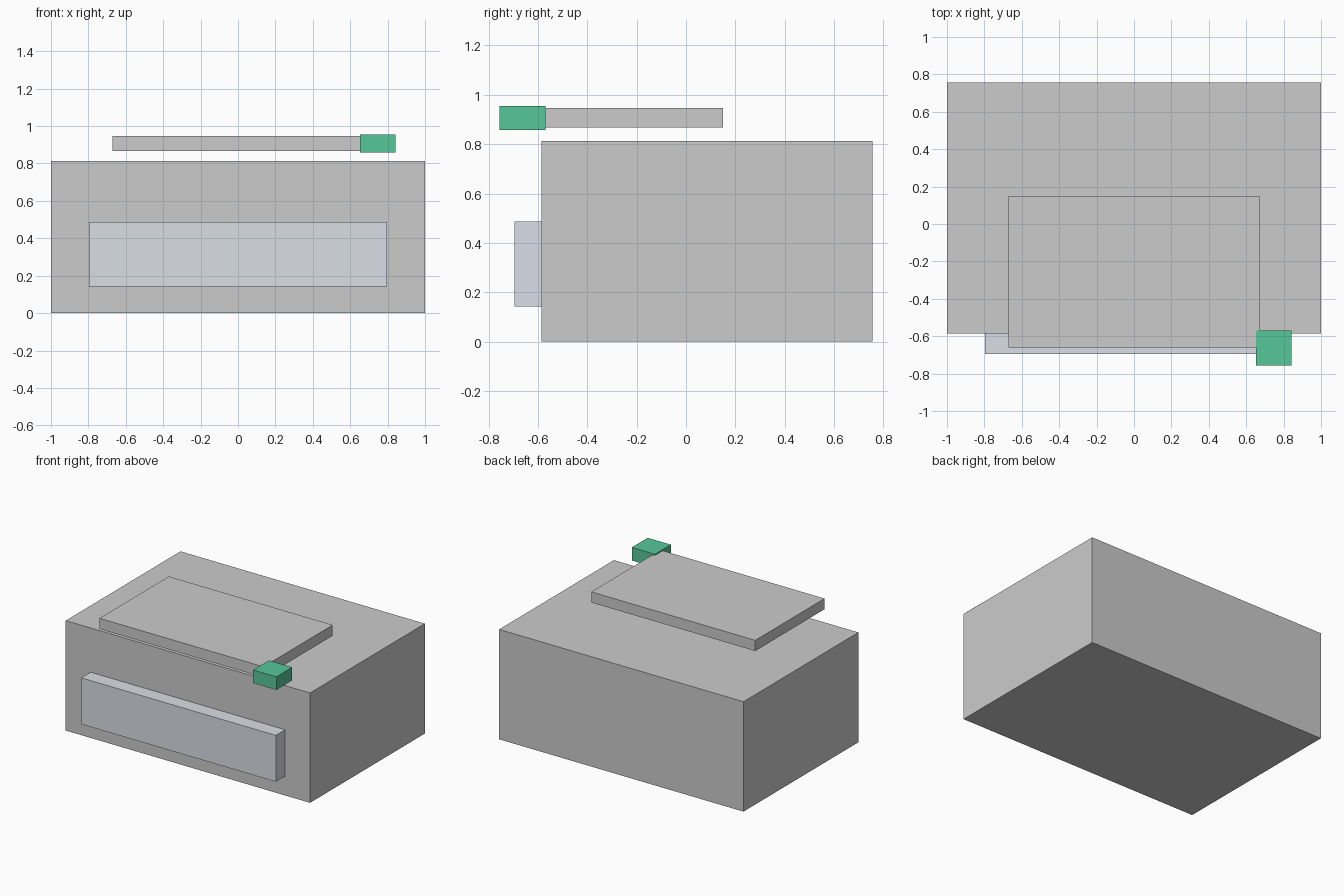
import bpy
import bmesh
from mathutils import Matrix, Vector

if "Cube" in bpy.data.objects:
    bpy.data.objects.remove(bpy.data.objects["Cube"])


def material(name, rgb):
    mat = bpy.data.materials.new(name)
    mat.diffuse_color = (*rgb, 1.0)
    mat.use_nodes = True
    mat.node_tree.nodes["Principled BSDF"].inputs["Base Color"].default_value = mat.diffuse_color
    return mat


def box(name, low, high, mat):
    """Flat-faced box spanning two opposite corners."""
    low, high = Vector(low), Vector(high)
    bm = bmesh.new()
    bmesh.ops.create_cube(bm, size=1.0, matrix=Matrix.Diagonal((*(high - low), 1.0)))
    mesh = bpy.data.meshes.new(name)
    bm.to_mesh(mesh)
    bm.free()
    mesh.materials.append(mat)
    obj = bpy.data.objects.new(name, mesh)
    obj.location = (low + high) / 2
    bpy.context.collection.objects.link(obj)
    return obj


off_white = material("off_white", (0.87, 0.87, 0.88))
blue_grey = material("blue_grey", (0.70, 0.74, 0.79))
green = material("green", (0.093, 0.565, 0.323))

# Main housing
box("body", (-1.0, -0.586, 0.0), (1.0, 0.756, 0.813), off_white)

# Raised panel on the front, seated slightly into the housing
box("front_panel", (-0.796, -0.695, 0.143), (0.796, -0.576, 0.486), blue_grey)

# Thin plate hovering above the top
box("top_plate", (-0.671, -0.661, 0.868), (0.671, 0.149, 0.947), off_white)

# Green block at the plate's front right corner
box("corner_block", (0.653, -0.756, 0.858), (0.843, -0.57, 0.955), green)
